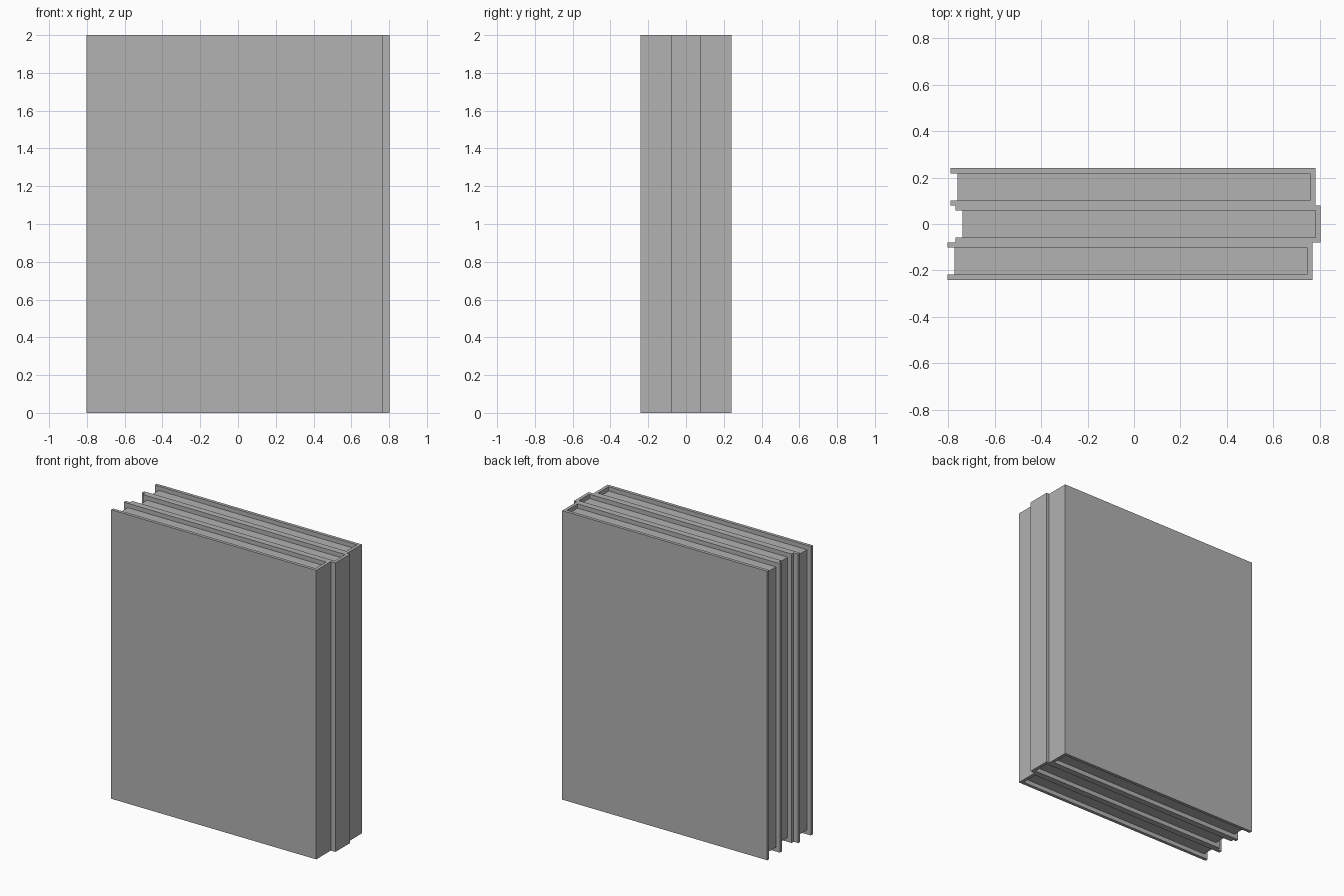
import bpy, bmesh

cube = bpy.data.objects.get("Cube")
if cube:
    bpy.data.objects.remove(cube, do_unlink=True)

HEIGHT, WIDTH, THICK = 2.0, 1.57, 0.16
BOARD = 0.022    # cover board thickness
RECESS = 0.03    # how far the pages sit inside the cover

grey = bpy.data.materials.new("plain grey")
grey.use_nodes = True
colour = (0.445, 0.445, 0.445, 1)
grey.diffuse_color = colour
grey.node_tree.nodes["Principled BSDF"].inputs["Base Color"].default_value = colour


def extrude_profile(name, profile, z0, z1):
    """Raise a closed outline in the ground plane into a solid."""
    bm = bmesh.new()
    base = bm.faces.new([bm.verts.new((x, y, z0)) for x, y in profile])
    top = bmesh.ops.extrude_face_region(bm, geom=[base])["geom"]
    verts = [g for g in top if isinstance(g, bmesh.types.BMVert)]
    bmesh.ops.translate(bm, verts=verts, vec=(0, 0, z1 - z0))
    bmesh.ops.recalc_face_normals(bm, faces=bm.faces)
    mesh = bpy.data.meshes.new(name)
    bm.to_mesh(mesh)
    bm.free()
    mesh.materials.append(grey)
    obj = bpy.data.objects.new(name, mesh)
    bpy.context.collection.objects.link(obj)
    return obj


def book(name, left, y):
    right = left + WIDTH
    spine = right - BOARD
    out, inn = THICK / 2, THICK / 2 - BOARD
    # Two boards joined by a flat spine
    extrude_profile(name + "_cover", [
        (left, y - out), (right, y - out), (right, y + out), (left, y + out),
        (left, y + inn), (spine, y + inn), (spine, y - inn), (left, y - inn)],
        0, HEIGHT)
    # Page block, set back from the three open edges
    fore = left + RECESS
    extrude_profile(name + "_pages", [
        (fore, y - inn), (spine, y - inn), (spine, y + inn), (fore, y + inn)],
        RECESS, HEIGHT - RECESS)


# Three books side by side, slightly out of line
book("front_book", -0.803, -THICK)
book("middle_book", -0.768, 0)
book("back_book", -0.79, THICK)
